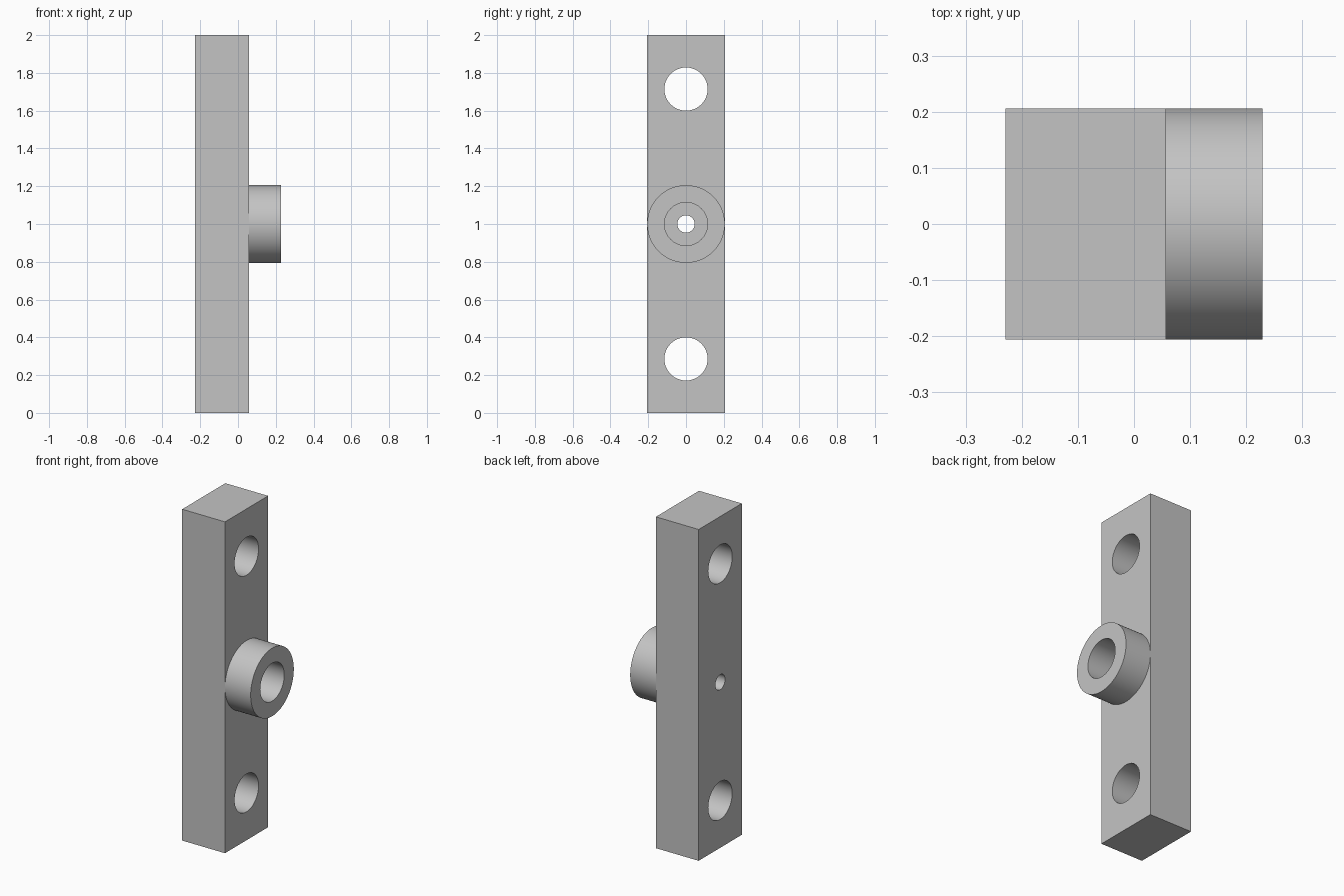
import bpy
import bmesh
import math
from mathutils import Matrix, Vector

default = bpy.data.objects.get("Cube")
if default:
    bpy.data.objects.remove(default, do_unlink=True)

# Main dimensions: one unit is 1/35 of the bar height
U = 2 / 35
HALF_WIDTH = 3.6 * U
BACK_X, FACE_X, TIP_X = -4 * U, U, 4 * U
BORE_R, PILOT_R = 2 * U, 0.8 * U
MID_Z = 1.0
SIDES = 96

grey = bpy.data.materials.new("light_grey")
grey.use_nodes = True
colour = (0.55, 0.55, 0.55, 1)
grey.diffuse_color = colour
grey.node_tree.nodes["Principled BSDF"].inputs["Base Color"].default_value = colour


def make_object(name, bm):
    bmesh.ops.recalc_face_normals(bm, faces=bm.faces)
    mesh = bpy.data.meshes.new(name)
    bm.to_mesh(mesh)
    bm.free()
    mesh.materials.append(grey)
    obj = bpy.data.objects.new(name, mesh)
    bpy.context.collection.objects.link(obj)
    return obj


def activate(obj):
    bpy.ops.object.select_all(action="DESELECT")
    obj.select_set(True)
    bpy.context.view_layer.objects.active = obj


def drill(target, z, radius):
    """Cut a round hole through the target along x."""
    bm = bmesh.new()
    turn = Matrix.Translation((0, 0, z)) @ Matrix.Rotation(math.pi / 2, 4, "Y")
    bmesh.ops.create_cone(bm, cap_ends=True, segments=SIDES, radius1=radius,
                          radius2=radius, depth=1, matrix=turn)
    cutter = make_object("hole_cutter", bm)
    cutter.hide_render = True
    mod = target.modifiers.new("hole", "BOOLEAN")
    mod.operation = "DIFFERENCE"
    mod.solver = "EXACT"
    mod.object = cutter
    activate(target)
    bpy.ops.object.modifier_apply(modifier=mod.name)
    bpy.data.objects.remove(cutter, do_unlink=True)


# Upright bar with two mounting holes and a small pilot hole
bm = bmesh.new()
size = Matrix.Diagonal((FACE_X - BACK_X, 2 * HALF_WIDTH, 2, 1))
place = Matrix.Translation(((BACK_X + FACE_X) / 2, 0, MID_Z))
bmesh.ops.create_cube(bm, size=1, matrix=place @ size)
bar = make_object("mounting_bar", bm)
for z, radius in ((5 * U, BORE_R), (MID_Z, PILOT_R), (30 * U, BORE_R)):
    drill(bar, z, radius)

# Hollow boss, spun about the x axis; its open base sits on the bar
bm = bmesh.new()
profile = [(FACE_X, BORE_R), (TIP_X, BORE_R),
           (TIP_X, HALF_WIDTH), (FACE_X, HALF_WIDTH)]
verts = [bm.verts.new((x, 0, MID_Z + r)) for x, r in profile]
edges = [bm.edges.new(pair) for pair in zip(verts, verts[1:])]
bmesh.ops.spin(bm, geom=verts + edges, cent=Vector((0, 0, MID_Z)),
               axis=Vector((1, 0, 0)), angle=math.tau, steps=SIDES,
               use_merge=True)
bmesh.ops.remove_doubles(bm, verts=bm.verts, dist=0.0001)
# The tip ring must face +x
bm.normal_update()
boss = make_object("round_boss", bm)
tip = max(boss.data.polygons, key=lambda p: p.center.x)
if tip.normal.x < 0:
    boss.data.flip_normals()

for obj in (bar, boss):
    activate(obj)
    bpy.ops.object.shade_smooth_by_angle(angle=math.radians(30))
